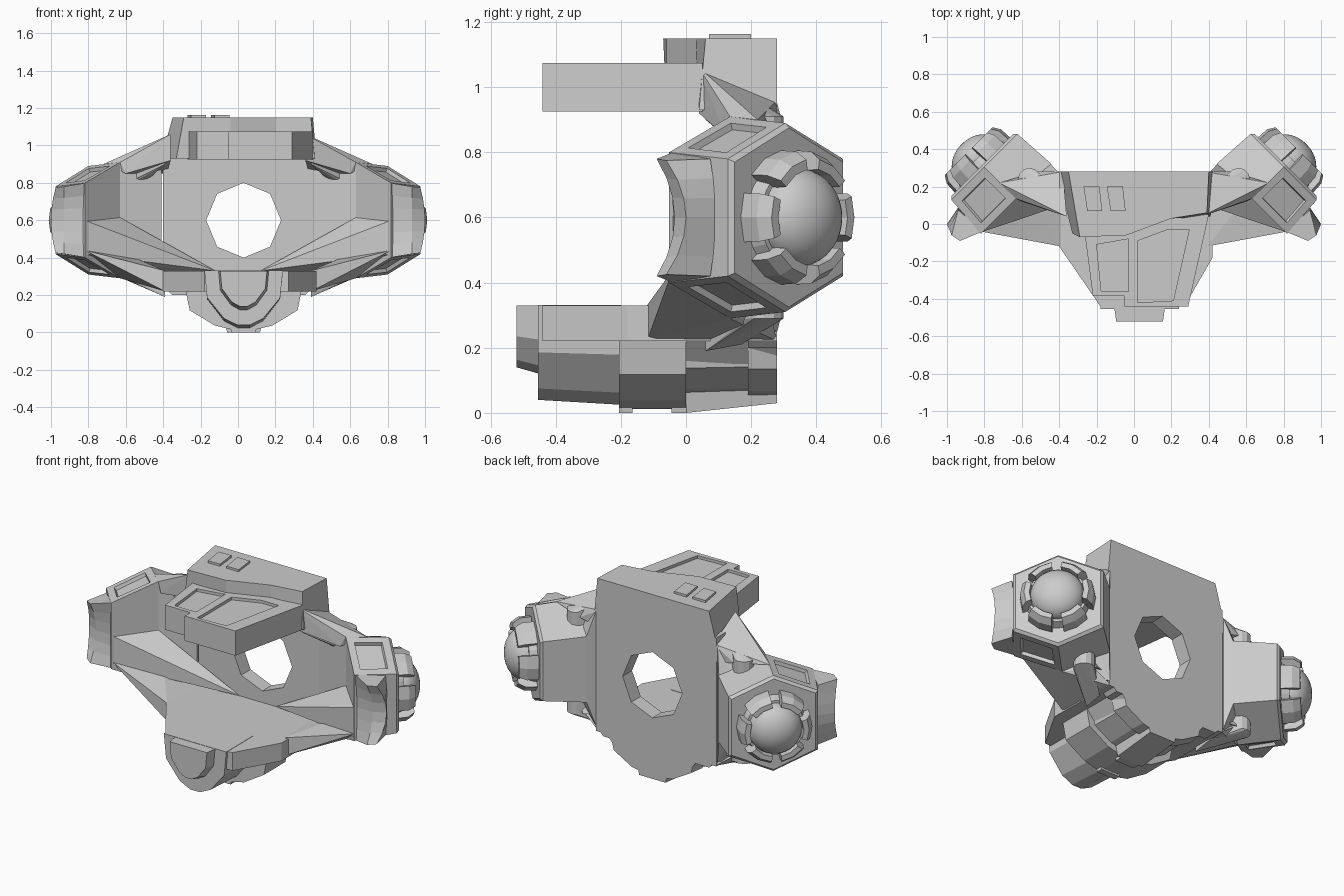
import bpy, bmesh, math
from mathutils import Vector, Matrix

if "Cube" in bpy.data.objects:
    bpy.data.objects.remove(bpy.data.objects["Cube"])

mat = bpy.data.materials.new("light grey")
mat.use_nodes = True
GREY = (0.6, 0.6, 0.6, 1)
mat.diffuse_color = GREY
mat.node_tree.nodes["Principled BSDF"].inputs["Base Color"].default_value = GREY


def finish(name, bm, smooth=False):
    bmesh.ops.recalc_face_normals(bm, faces=bm.faces)
    mesh = bpy.data.meshes.new(name)
    bm.to_mesh(mesh)
    bm.free()
    mesh.materials.append(mat)
    obj = bpy.data.objects.new(name, mesh)
    bpy.context.collection.objects.link(obj)
    for p in mesh.polygons:
        p.use_smooth = smooth
    return obj


def hull(name, pts):
    bm = bmesh.new()
    for p in pts:
        bm.verts.new(p)
    bmesh.ops.convex_hull(bm, input=bm.verts)
    bmesh.ops.delete(bm, geom=[v for v in bm.verts if not v.link_faces], context='VERTS')
    return finish(name, bm)


def loft(name, rings, recess=(), margin=0.05, depth=0.02):
    """Bridge rings of points, cap the ends; recess = (ring, side) faces to sink."""
    bm = bmesh.new()
    vs = [[bm.verts.new(p) for p in r] for r in rings]
    n, sunk = len(vs[0]), []
    for i in range(len(vs) - 1):
        for j in range(n):
            k = (j + 1) % n
            f = bm.faces.new((vs[i][j], vs[i][k], vs[i + 1][k], vs[i + 1][j]))
            if (i, j) in recess:
                sunk.append(f)
    bm.faces.new(vs[0])
    bm.faces.new(vs[-1])
    bmesh.ops.recalc_face_normals(bm, faces=bm.faces)
    if sunk:
        bmesh.ops.inset_individual(bm, faces=sunk, thickness=margin)
        bmesh.ops.inset_individual(bm, faces=sunk, thickness=0.006, depth=-depth)
    return finish(name, bm)


def slab(name, outline, z0, z1):
    return loft(name, [[(x, y, z) for x, y in outline] for z in (z0, z1)])


def cut(obj, cutter):
    mod = obj.modifiers.new("cut", 'BOOLEAN')
    mod.operation, mod.object, mod.solver = 'DIFFERENCE', cutter, 'EXACT'
    bpy.context.view_layer.objects.active = obj
    bpy.ops.object.modifier_apply(modifier=mod.name)
    bpy.data.objects.remove(cutter)


MID = 0.03   # centre line of the hole and the lower barrel
ZC = 0.6     # height of the pod axes

# Back wall with octagonal hole
wall = loft("back_wall", [[(-.4, y, .25), (-.35, y, .2), (.36, y, .2), (.41, y, .25),
                           (.41, y, 1.0), (-.4, y, 1.0)] for y in (.19, .28)])
octagon = [(MID + .2 * math.cos(a), ZC + .2 * math.sin(a))
           for a in (math.radians(45 * i) for i in range(8))]
cut(wall, loft("hole_cutter", [[(x, y, z) for x, z in octagon] for y in (0, .5)]))

# Upper block with two buttons
top = [(-.35, .28), (.4, .28), (.39, .06), (.2, .03), (-.04, -.06), (-.29, -.07)]
low = [(-.41, .28), (.42, .28), (.41, .04), (.2, .03), (-.04, -.06), (-.33, -.05)]
loft("upper_block", [[(x, y, .93) for x, y in low], [(x, y, 1.15) for x, y in top]])
for i, x in enumerate((-.27, -.145)):
    slab(f"button_{i}", [(x, .2), (x + .085, .2), (x + .1, .07), (x + .02, .07)], 1.14, 1.163)

# Front platform with two sunken panels
platform = slab("front_platform", [(-.27, 0), (-.22, -.385), (-.05, -.385), (-.05, -.44),
                                   (.29, -.44), (.4, .05), (.2, .08)], .925, 1.075)
cut(platform, slab("panel_cutter", [(.02, -.42), (.21, -.41), (.295, -.03), (.18, -.03), (.02, -.09)],
                   1.058, 1.2))
cut(platform, slab("panel_cutter", [(-.175, -.36), (-.03, -.36), (-.03, -.08), (-.2, -.11)], 1.058, 1.2))

# Lower deck
slab("lower_deck", [(-.4, .28), (.41, .28), (.42, -.18), (.27, -.44), (-.18, -.44), (-.4, -.12)], .22, .33)


# Lower barrel: stepped half-octagon sections along y
def u_ring(y, w, bottom, top):
    h = top - bottom
    half = [(w, top), (w * .93, bottom + h * .5), (w * .5, bottom + h * .12), (w * .16, bottom)]
    pts = half + [(-x, z) for x, z in reversed(half)]
    return [(MID + x, y, z) for x, z in pts]


def bar(name, y0, y1, w, z0, z1, lift=0):
    loft(name, [[(MID + x, y, z) for x, z in ((w, z1), (w * .8, z0 + r), (-w * .8, z0 + r), (-w, z1))]
                for y, r in ((y0, 0), (y1, lift))])


loft("barrel_nose", [u_ring(-.52, .125, .14, .33), u_ring(-.45, .135, .12, .33)])
loft("barrel_front", [u_ring(-.455, .21, .04, .332), u_ring(-.2, .21, .025, .332)])
loft("barrel_collar", [u_ring(-.205, .31, .012, .225), u_ring(0, .31, .012, .225)])
for i, (y0, y1) in enumerate(((-.205, -.165), (-.045, 0))):
    bar(f"collar_rib_{i}", y0, y1, .08, 0, .1)
loft("barrel_rear_core", [u_ring(0, .27, .05, .225), u_ring(.28, .26, .06, .225)])
loft("barrel_rear_band", [u_ring(.19, .295, .045, .225), u_ring(.28, .28, .045, .225)])
bar("barrel_keel", 0, .28, .11, 0, .12, .03)
bar("barrel_flanks", 0, .28, .31, .15, .225)

# Side pods, one per side
for side, s in (("left", 1), ("right", -1)):
    axis = Vector((s, 1, 0)).normalized()
    tang = Vector((s, -1, 0)).normalized()
    face = Vector((.8 * s, .305, ZC))

    def at(d, t, z):
        return face + axis * d + tang * t + Vector((0, 0, z))

    def pod(d, r, ang):
        return at(d, r * math.cos(math.radians(ang)), r * math.sin(math.radians(ang)))

    def mirrored(pts):
        return [(x * s, y, z) for x, y, z in pts]

    # Six-sided housing with sunken panels on its front slopes
    rings = [[at(d, w, h), at(d, 0, a), at(d, -w, h), at(d, -w, -h), at(d, 0, -a), at(d, w, -h)]
             for d, w, h, a in ((.015, .235, .17, .275), (0, .25, .18, .29), (-.24, .265, .2, .31))]
    loft(f"{side}_pod", rings, recess=[(1, 0), (1, 4)], margin=.06)

    # Joint between housing and wall
    hull(f"{side}_pod_joint", mirrored(
        [(.63, .135, ZC + .31), (.63, .135, ZC - .31), (.65, .14, ZC),
         (.445, .32, .8), (.445, .32, .4), (.62, .3, ZC)] +
        [(.408, y, z) for y in (.19, .28) for z in (.25, .95)]))

    # Sloping web in front of the wall, below the pod axis
    hull(f"{side}_web", mirrored(
        [(.82, -.045, .6), (.82, -.045, .42), (.64, .135, .62), (.12, .19, .33), (.5, .28, .3), (.6, .1, .36)]))

    # Domed hub: ring, brackets and shallow dome
    loft(f"{side}_hub_ring", [[pod(d, r, 15 * i) for i in range(24)]
                              for d, r in ((-.01, .19), (.06, .165))])
    for b in range(6):
        rings = [[pod(d, r, 60 * b + o) for d, r in
                  ((-.01, .21), (.08, .205), (.12, .18), (.12, .15), (-.01, .14))]
                 for o in (-21, 0, 21)]
        loft(f"{side}_hub_bracket_{b}", rings)
    bm = bmesh.new()
    bmesh.ops.create_uvsphere(bm, u_segments=32, v_segments=16, radius=.15,
                              matrix=Matrix.Translation(face + axis * .06)
                              @ axis.to_track_quat('Z', 'Y').to_matrix().to_4x4()
                              @ Matrix.Diagonal((1, 1, .75, 1)))
    finish(f"{side}_hub_dome", bm, smooth=True)

    # Curved front fin
    rings = []
    for i in range(7):
        u = i / 3 - 1
        c = 1 - u * u
        rings.append(mirrored([(x, y, ZC + k * u) for x, y, k in (
            (.94, .075 + .015 * c, .18), (.81, -.04, .2), (.93, -.09 + .055 * c, .18),
            (.975 + .025 * c, -.06 + .06 * c, .175))]))
    loft(f"{side}_front_fin", rings)

    # Wing from lower deck up to the pod
    hull(f"{side}_lower_wing", mirrored(
        [(.39, -.12, .33), (.39, -.12, .22), (.39, .28, .22), (.39, .2, .33), (.82, -.04, .44),
         (.63, .135, .29), (.6, .14, .42), (.5, .26, .3)]))

    # Gusset from upper block down to the pod
    hull(f"{side}_upper_gusset", mirrored(
        [(.36, .04, 1.06), (.38, .28, .96), (.36, .04, .92), (.38, .28, .85),
         (.63, .135, .91), (.6, .12, .85), (.52, .28, .88), (.72, .22, .9)]))

    # Rounded lugs over and under the joint
    for part, k in (("upper", 1), ("lower", -1)):
        head = [(.56 + .06 * math.cos(math.radians(a)), .24 + .06 * math.sin(math.radians(a)))
                for a in range(0, 360, 30)]
        pts = [(x, y, ZC + k * h) for x, y in head for h in (.2, .31)]
        pts += [(.39, y, ZC + k * h) for y, h in ((.06, .41), (.06, .3), (.17, .39), (.17, .3))]
        hull(f"{side}_{part}_lug", mirrored(pts))
